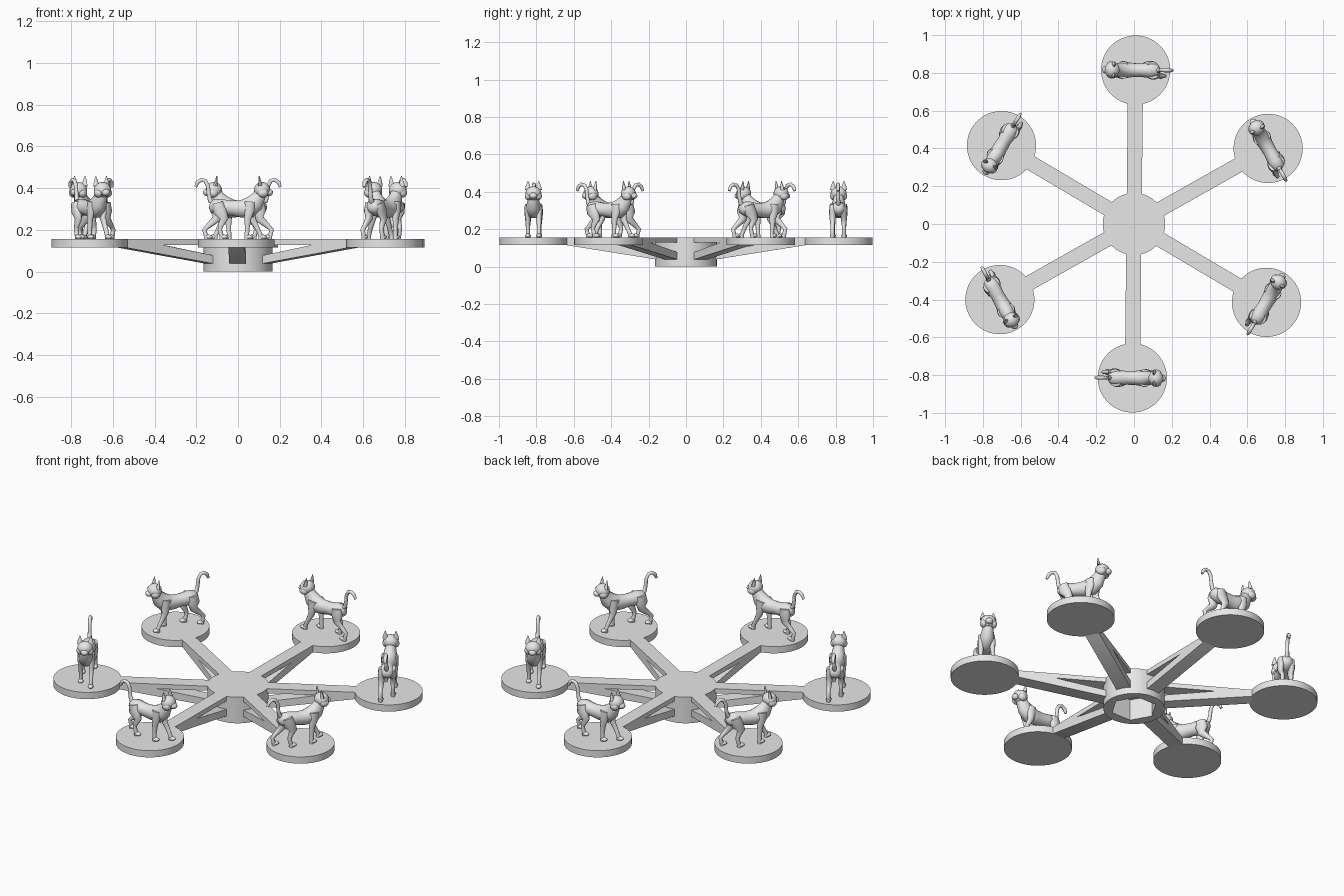
import bpy, bmesh
from math import sin, cos, pi, radians
from mathutils import Vector, Matrix

cube = bpy.data.objects.get("Cube")
if cube:
    bpy.data.objects.remove(cube)

grey = bpy.data.materials.new("light grey")
grey.use_nodes = True
grey.diffuse_color = (0.8, 0.8, 0.8, 1)
grey.node_tree.nodes["Principled BSDF"].inputs["Base Color"].default_value = grey.diffuse_color

TOP = 0.155          # height of the upper deck
REACH = 0.815        # hub centre to platform centre
ANGLES = [radians(29.4 + 60 * k) for k in range(6)]


def to_mesh(bm, name, crease=35):
    bmesh.ops.recalc_face_normals(bm, faces=bm.faces)
    mesh = bpy.data.meshes.new(name)
    bm.to_mesh(mesh)
    bm.free()
    mesh.materials.append(grey)
    mesh.shade_smooth()
    mesh.set_sharp_from_angle(angle=radians(crease))
    return mesh


def place(name, mesh, matrix=Matrix()):
    obj = bpy.data.objects.new(name, mesh)
    bpy.context.collection.objects.link(obj)
    obj.matrix_world = matrix
    return obj


def skin_rings(bm, rings):
    """Join equal rings of points into a closed tube."""
    loops = [[bm.verts.new(p) for p in ring] for ring in rings]
    n = len(loops[0])
    for a, b in zip(loops, loops[1:]):
        for i in range(n):
            j = (i + 1) % n
            bm.faces.new((a[i], a[j], b[j], b[i]))
    bm.faces.new(loops[0][::-1])
    bm.faces.new(loops[-1])


def limb(bm, path, side=0.0, sides=10):
    """Oval tube along (x, z, half width, half thickness), shifted sideways."""
    pts = [Vector((x, side, z)) for x, z, w, h in path]
    rings = []
    for i, (x, z, w, h) in enumerate(path):
        t = (pts[min(i + 1, len(pts) - 1)] - pts[max(i - 1, 0)]).normalized()
        across = Vector((0, 1, 0))
        up = t.cross(across)
        rings.append([pts[i] + across * w * cos(2 * pi * k / sides)
                      + up * h * sin(2 * pi * k / sides) for k in range(sides)])
    skin_rings(bm, rings)


def ball(bm, centre, radii):
    m = Matrix.Translation(centre) @ Matrix.Diagonal((*radii, 1))
    bmesh.ops.create_uvsphere(bm, u_segments=14, v_segments=9, radius=1, matrix=m)


# Hub: round outside, hexagonal socket underneath
def ring(z, hexagonal=False, n=72):
    pts = []
    for k in range(n):
        a = 2 * pi * k / n
        r = 0.165
        if hexagonal:
            r = 0.108 / cos((a + pi / 6) % (pi / 3) - pi / 6)
        pts.append((r * cos(a + ANGLES[0]), r * sin(a + ANGLES[0]), z))
    return pts


bm = bmesh.new()
skin_rings(bm, [ring(TOP), ring(0), ring(0, True), ring(0.125, True)])
place("hub", to_mesh(bm, "hub"))

# Arm parts: side profiles extruded across the arm width
def bar(name, profile, half=0.04):
    bm = bmesh.new()
    skin_rings(bm, [[(r, y, z) for r, z in profile] for y in (-half, half)])
    return to_mesh(bm, name)


beam = bar("beam", [(0.15, 0.128), (0.66, 0.128), (0.66, TOP), (0.15, TOP)])
brace = bar("brace", [(0.15, 0.037), (0.64, 0.115), (0.66, 0.13), (0.45, 0.13), (0.15, 0.076)])

# Round platform
bm = bmesh.new()
bmesh.ops.create_cone(bm, cap_ends=True, segments=72, radius1=0.183, radius2=0.183, depth=0.04,
                      matrix=Matrix.Translation((REACH, 0, TOP - 0.02)))
platform = to_mesh(bm, "platform")

# Walking cat, facing +x with its feet at z = 0
bm = bmesh.new()
# torso and neck
limb(bm, [(-0.128, 0.163, 0.015, 0.015), (-0.115, 0.16, 0.034, 0.032),
          (-0.08, 0.153, 0.042, 0.042), (-0.03, 0.15, 0.036, 0.036),
          (0.02, 0.146, 0.038, 0.042), (0.06, 0.15, 0.044, 0.05),
          (0.09, 0.175, 0.037, 0.045), (0.108, 0.205, 0.03, 0.034),
          (0.12, 0.235, 0.026, 0.028)], sides=14)
# tail rising and hooking backwards
limb(bm, [(-0.105, 0.17, 0.013, 0.013), (-0.125, 0.185, 0.012, 0.012),
          (-0.132, 0.22, 0.01, 0.01), (-0.135, 0.255, 0.01, 0.01),
          (-0.148, 0.28, 0.01, 0.01), (-0.168, 0.285, 0.01, 0.01),
          (-0.186, 0.272, 0.01, 0.01), (-0.195, 0.25, 0.007, 0.007)])
# head, muzzle, cheeks, ears
ball(bm, (0.124, 0, 0.236), (0.04, 0.043, 0.038))
ball(bm, (0.157, 0, 0.224), (0.02, 0.021, 0.017))
for s in (-1, 1):
    ball(bm, (0.128, s * 0.026, 0.222), (0.026, 0.02, 0.022))
    limb(bm, [(0.116, 0.255, 0.017, 0.011), (0.113, 0.275, 0.012, 0.007),
              (0.11, 0.302, 0.002, 0.002)], s * 0.029, 8)


def foreleg(side, swing):
    limb(bm, [(0.066, 0.18, 0.016, 0.026), (0.066 + swing * 0.1, 0.14, 0.018, 0.026),
              (0.06 + swing * 0.3, 0.1, 0.014, 0.018),
              (0.064 + swing * 0.7, 0.055, 0.011, 0.012),
              (0.066 + swing, 0.02, 0.011, 0.011),
              (0.068 + swing, 0, 0.012, 0.013)], side)
    ball(bm, (0.077 + swing, side, 0.011), (0.02, 0.015, 0.011))


def hindleg(side, swing):
    limb(bm, [(-0.09, 0.175, 0.016, 0.028), (-0.085 + swing * 0.2, 0.135, 0.02, 0.035),
              (-0.072 + swing * 0.5, 0.098, 0.016, 0.022),
              (-0.1 + swing * 0.8, 0.062, 0.011, 0.013),
              (-0.108 + swing, 0.045, 0.011, 0.011),
              (-0.1 + swing, 0.015, 0.011, 0.011),
              (-0.098 + swing, 0, 0.012, 0.012)], side)
    ball(bm, (-0.088 + swing, side, 0.011), (0.02, 0.015, 0.011))


foreleg(0.03, 0.05)
foreleg(-0.03, -0.015)
hindleg(0.03, -0.045)
hindleg(-0.03, 0.03)
cat = to_mesh(bm, "cat", 60)

# Six matching arms, each cat facing around the circle
for k, a in enumerate(ANGLES, 1):
    turn = Matrix.Rotation(a, 4, 'Z')
    for name, mesh in (("beam", beam), ("brace", brace), ("platform", platform)):
        place(f"{name}_{k}", mesh, turn)
    stand = turn @ Matrix.Translation((REACH, 0, TOP)) @ Matrix.Rotation(pi / 2, 4, 'Z')
    place(f"cat_{k}", cat, stand)
